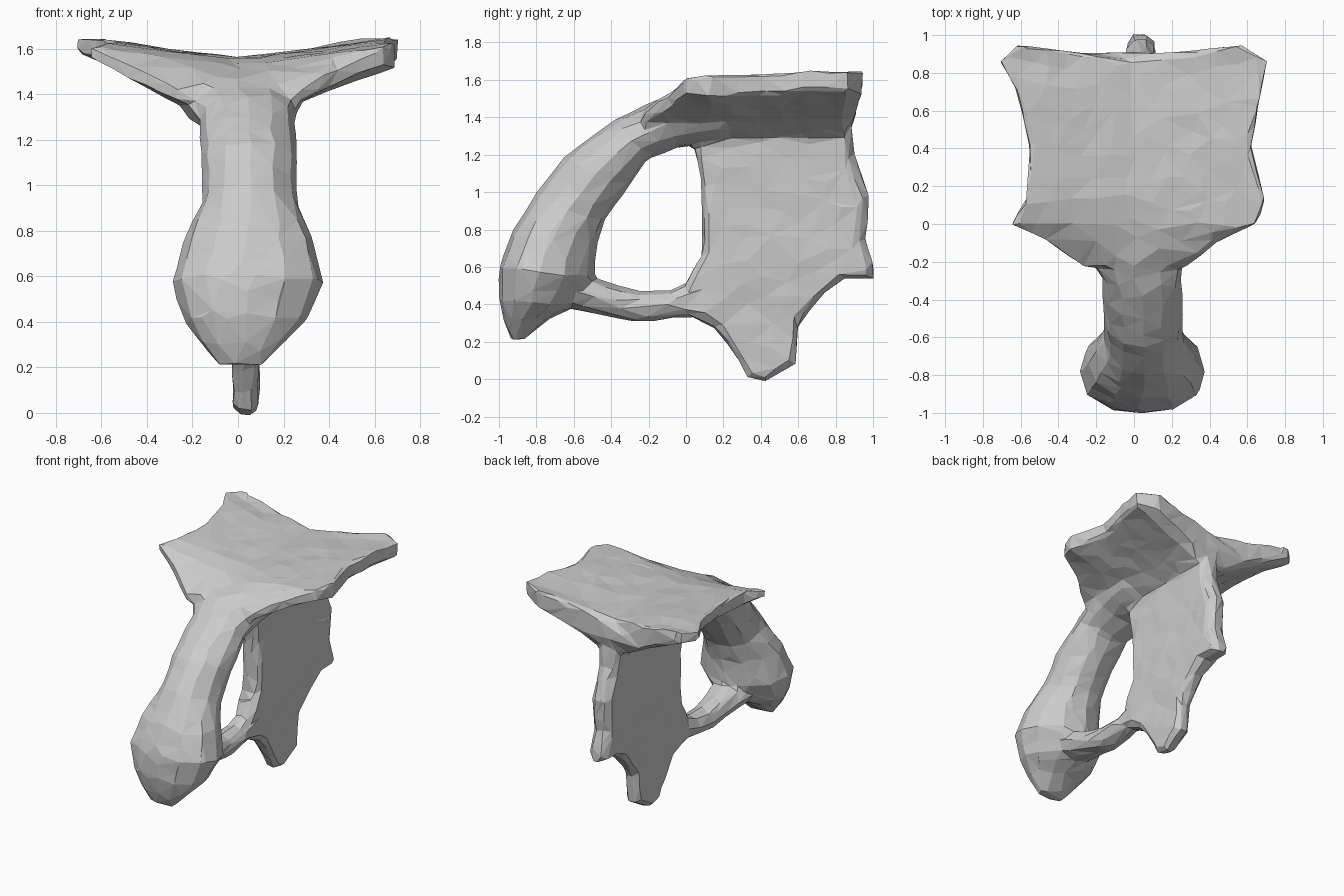
import bpy, bmesh, math
from mathutils import Vector

bm = bmesh.new()


def loft(rings):
    """Skin a list of equal-length point rings and cap both ends."""
    vs = [[bm.verts.new(p) for p in r] for r in rings]
    n = len(vs[0])
    faces = [bm.faces.new((a[i], a[(i + 1) % n], b[(i + 1) % n], b[i]))
             for a, b in zip(vs, vs[1:]) for i in range(n)]
    faces += [bm.faces.new(vs[0][::-1]), bm.faces.new(vs[-1])]
    bmesh.ops.recalc_face_normals(bm, faces=faces)


def limb(stations, sides=10, bias=0.0):
    """Oval sections: outer (y,z), inner (y,z), half width, x centre.
    bias moves the widest point outward on the low bulb sections."""
    rings = []
    for fy, fz, by, bz, hw, cx in stations:
        c = Vector((cx, (fy + by) / 2, (fz + bz) / 2))
        d = Vector((0, (fy - by) / 2, (fz - bz) / 2))
        k = bias if fz < 0.85 else 0
        rings.append([c + d * (math.cos(a) + k * math.sin(a) ** 2)
                      + Vector((hw * math.sin(a), 0, 0))
                      for a in (2 * math.pi * i / sides for i in range(sides))])
    loft(rings)


# arched neck ending in the bulb-shaped front
limb([(0.15, 1.52, 0.20, 1.28, 0.28, 0.02),
      (-0.12, 1.50, -0.04, 1.24, 0.27, 0.01),
      (-0.38, 1.39, -0.20, 1.18, 0.21, 0.04),
      (-0.65, 1.19, -0.31, 1.03, 0.21, 0.05),
      (-0.81, 0.98, -0.43, 0.85, 0.21, 0.05),
      (-0.925, 0.79, -0.48, 0.70, 0.285, 0.045),
      (-1.00, 0.60, -0.49, 0.54, 0.335, 0.045),
      (-1.00, 0.42, -0.60, 0.39, 0.27, 0.03),
      (-0.97, 0.30, -0.75, 0.31, 0.18, 0.02),
      (-0.93, 0.20, -0.85, 0.22, 0.10, 0.01)], 12, 0.15)

# lower strut joining bulb and fin
limb([(-0.62, 0.58, -0.64, 0.38, 0.16, 0.03),
      (-0.40, 0.51, -0.44, 0.34, 0.12, 0.03),
      (-0.25, 0.475, -0.27, 0.30, 0.10, 0.03),
      (-0.08, 0.475, -0.08, 0.325, 0.09, 0.03),
      (0.10, 0.56, 0.10, 0.32, 0.07, 0.03)], 8)

# upright rear fin, thinner at its foot
outline = [(0.05, 1.42), (0.05, 1.22), (0.08, 1.05), (0.09, 0.88), (0.08, 0.65),
           (0.0, 0.50), (0.0, 0.355), (0.15, 0.28), (0.24, 0.17), (0.33, 0.01),
           (0.42, -0.01), (0.58, 0.08), (0.60, 0.30), (0.75, 0.47), (0.85, 0.54),
           (1.0, 0.54), (1.0, 0.61), (0.96, 0.75), (0.98, 0.98), (0.90, 1.19),
           (0.88, 1.42)]
loft([[(0.035 + (x - 0.035) * (1 if z > 0.33 else 0.75),
        0.42 + (y - 0.42) * s, 0.75 + (z - 0.75) * (s if z > 0.4 else 0.5 + s / 2))
       for y, z in outline]
      for x, s in ((-0.04, 0.92), (0.005, 1), (0.07, 1), (0.11, 0.92))])

# dished top plate with a V-shaped underside, its front flowing into the neck
# y, left x, right x, rim top, left/right rim thickness, middle top, bottom, notch
plate = [(-0.23, -0.26, 0.27, 1.42, 0.05, 0.05, 1.46, 1.28, 0),
         (-0.08, -0.48, 0.46, 1.53, 0.07, 0.07, 1.51, 1.26, 0),
         (0.0, -0.65, 0.65, 1.61, 0.05, 0.08, 1.53, 1.27, 0),
         (0.13, -0.57, 0.69, 1.625, 0.09, 0.11, 1.55, 1.29, 0),
         (0.40, -0.55, 0.62, 1.63, 0.09, 0.10, 1.56, 1.29, 0),
         (0.70, -0.62, 0.67, 1.65, 0.08, 0.10, 1.56, 1.29, 0),
         (0.86, -0.705, 0.70, 1.645, 0.06, 0.10, 1.56, 1.30, 0.02),
         (0.945, -0.62, 0.57, 1.65, 0.08, 0.13, 1.56, 1.34, 0.08)]
rings = []
for y, l, r, zt, tl, tr, mt, mb, notch in plate:
    ml, mr = (mb * 0.62 + (zt - t) * 0.38 for t in (tl, tr))
    rings.append([(l, y, zt), (l * 0.5, y - notch * 0.4, zt * 0.4 + mt * 0.6),
                  (0, y - notch, mt), (r * 0.5, y - notch * 0.4, zt * 0.4 + mt * 0.6),
                  (r, y, zt), (r, y, zt - tr), (r * 0.42, y - notch * 0.5, mr),
                  (0.11, y - notch, mb), (-0.06, y - notch, mb),
                  (l * 0.42, y - notch * 0.5, ml), (l, y, zt - tl)])
loft(rings)

# fuse the parts into one uneven, faceted skin
me = bpy.data.meshes.new("fused_body")
bm.to_mesh(me)
bm.free()
body = bpy.data.objects.new("fused_body", me)
bpy.context.collection.objects.link(body)
fuse = body.modifiers.new("fuse", 'REMESH')
fuse.mode = 'VOXEL'
fuse.voxel_size = 0.02
soften = body.modifiers.new("soften", 'SMOOTH')
soften.factor = 0.5
soften.iterations = 4
grain = bpy.data.textures.new("grain", 'CLOUDS')
grain.noise_scale = 0.15
uneven = body.modifiers.new("uneven", 'DISPLACE')
uneven.texture = grain
uneven.strength = 0.018
uneven.mid_level = 0.42
facet = body.modifiers.new("facet", 'DECIMATE')
facet.ratio = 0.03
